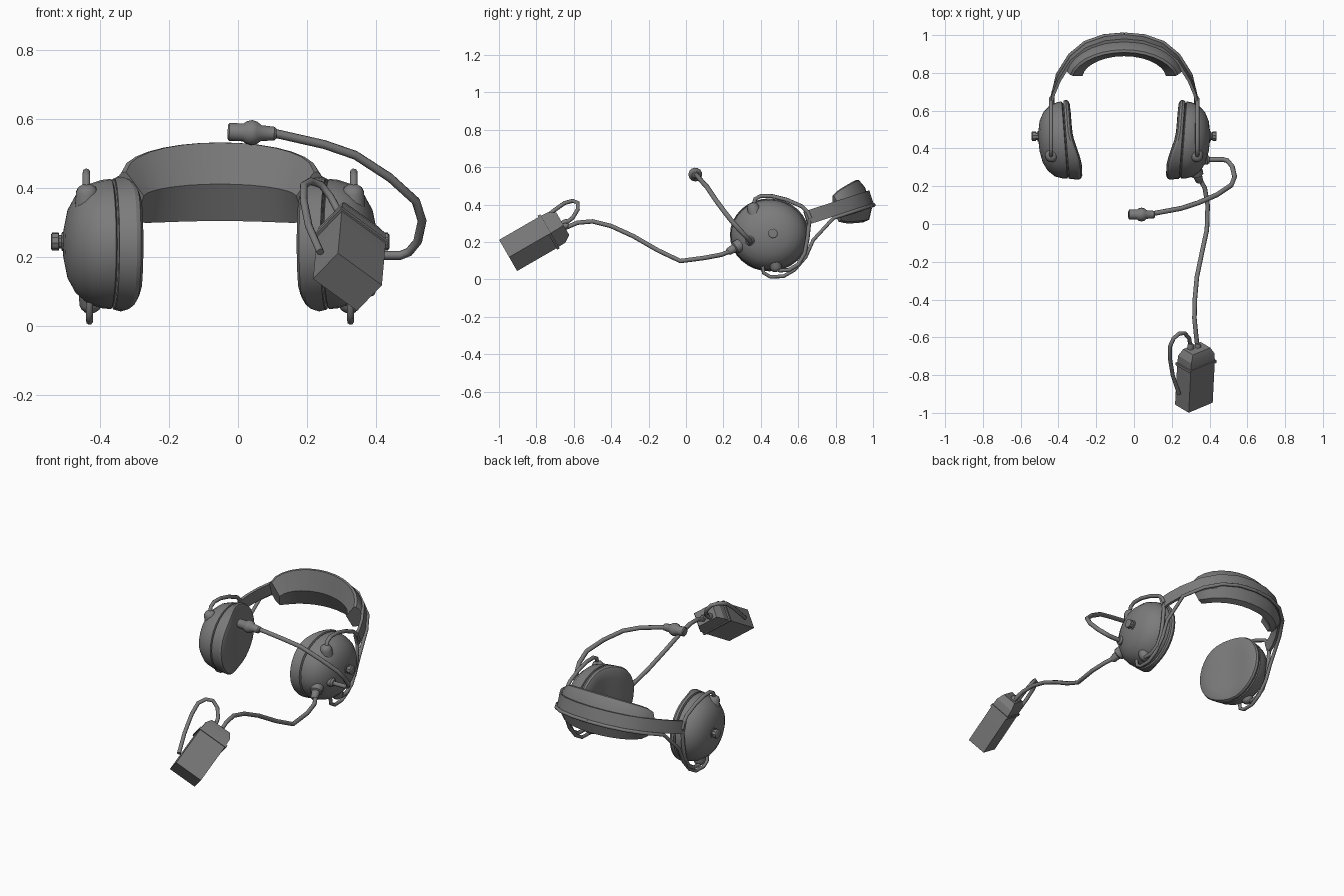
import bpy, bmesh, math
from mathutils import Vector

cube = bpy.data.objects.get("Cube")
if cube:
    bpy.data.objects.remove(cube)

grey = bpy.data.materials.new("dark_grey")
grey.use_nodes = True
grey.diffuse_color = (0.2, 0.2, 0.2, 1)
grey.node_tree.nodes["Principled BSDF"].inputs["Base Color"].default_value = (0.2, 0.2, 0.2, 1)

MID = -0.052          # x of the headset's own mirror plane


def finish(name, bm, angle=35):
    bmesh.ops.remove_doubles(bm, verts=bm.verts, dist=1e-5)
    bmesh.ops.recalc_face_normals(bm, faces=bm.faces)
    mesh = bpy.data.meshes.new(name)
    bm.to_mesh(mesh)
    bm.free()
    mesh.materials.append(grey)
    ob = bpy.data.objects.new(name, mesh)
    bpy.context.collection.objects.link(ob)
    bpy.ops.object.select_all(action="DESELECT")
    ob.select_set(True)
    bpy.context.view_layer.objects.active = ob
    bpy.ops.object.shade_smooth_by_angle(angle=math.radians(angle))
    return ob


def loft(bm, rings):
    """Skin a list of closed point rings and cap both ends."""
    rows = [[bm.verts.new(p) for p in ring] for ring in rings]
    n = len(rows[0])
    for a, b in zip(rows, rows[1:]):
        for i in range(n):
            bm.faces.new((a[i], a[(i + 1) % n], b[(i + 1) % n], b[i]))
    bm.faces.new(rows[0])
    bm.faces.new(rows[-1])


def lathe(name, origin, axis, profile, sides=12):
    """Turn (distance, radius) pairs about an axis."""
    axis = Vector(axis).normalized()
    side = axis.orthogonal().normalized()
    up = axis.cross(side)
    turns = [2 * math.pi * i / sides for i in range(sides)]
    bm = bmesh.new()
    loft(bm, [[Vector(origin) + axis * u + (side * math.cos(t) + up * math.sin(t)) * r
               for t in turns] for u, r in profile])
    return finish(name, bm)


def tube(name, points, radius=0.011, sides=8):
    """Round wire following a list of points."""
    pts = [Vector(p) for p in points]
    bm = bmesh.new()
    rings, side = [], None
    for i, p in enumerate(pts):
        t = (pts[min(i + 1, len(pts) - 1)] - pts[max(i - 1, 0)]).normalized()
        side = t.orthogonal() if side is None else side - t * side.dot(t)
        side.normalize()
        up = t.cross(side)
        rings.append([p + (side * math.cos(a) + up * math.sin(a)) * radius
                      for a in (2 * math.pi * k / sides for k in range(sides))])
    loft(bm, rings)
    return finish(name, bm, 50)


def ear(s, d, y, z):
    """Point at distance d from the mirror plane on side s."""
    return Vector((MID + s * d, y, z))


# Headband frame: e runs back and up along the arch, w across its width
def arch(d, e, w):
    return Vector((MID + d, 0.65 + 0.951 * e - 0.309 * w, 0.33 + 0.309 * e + 0.951 * w))


ARCH = [(0.388, -0.01), (0.375, 0.05), (0.345, 0.125), (0.28, 0.235),
        (0.2, 0.305), (0.1, 0.342), (0, 0.352)]
ARCH_FULL = ARCH + [(-d, e) for d, e in ARCH[-2::-1]]


def arch_normal(path, i):
    a, b = path[max(i - 1, 0)], path[min(i + 1, len(path) - 1)]
    n = Vector((a[1] - b[1], b[0] - a[0])).normalized()
    return n if n.dot(Vector(path[i])) > 0 else -n


def band(name, path, section):
    """Sweep a section of (outward, width) pairs along an arch path."""
    bm = bmesh.new()
    rings = []
    for i, (d, e) in enumerate(path):
        n = arch_normal(path, i)
        rings.append([arch(d + n.x * o, e + n.y * o, w) for o, w in section(i / (len(path) - 1))])
    loft(bm, rings)
    return finish(name, bm, 30)


band("headband_strap", ARCH_FULL,
     lambda f: [(0.007, -0.037), (0.007, 0.037), (-0.009, 0.037), (-0.009, -0.037)])


# Padded V-shaped cushion inside the band, narrower at its ends
def pad_section(f):
    k = 0.62 + 0.38 * math.sin(math.pi * f) ** 0.6
    return [(0.022, -0.06 * k), (0.022, 0.06 * k), (0.002, 0.108 * k), (-0.012, 0.112 * k),
            (-0.068, 0.004), (-0.045, -0.116 * k), (-0.01, -0.112 * k)]


pad_path = [(0.287 * math.cos(t), 0.14 + 0.18 * math.sin(t))
            for t in (math.pi * (0.05 + 0.9 * i / 14) for i in range(15))]
band("headband_cushion", pad_path, pad_section)

CUP_PROFILE = [(0.142, 0.001), (0.14, 0.05), (0.128, 0.11), (0.105, 0.155), (0.07, 0.188),
               (0.03, 0.202), (0.004, 0.205), (0.0, 0.194), (-0.004, 0.207)]
CUSHION_PROFILE = [(-0.004, 0.194), (-0.006, 0.207), (-0.018, 0.212), (-0.03, 0.207),
                   (-0.038, 0.19), (-0.04, 0.14), (-0.04, 0.09), (-0.04, 0.04), (-0.04, 0.001)]

for s, label in ((1, "left"), (-1, "right")):
    axis = Vector((s * 0.997, -0.075, 0))
    center = ear(s, 0.312, 0.445, 0.238)

    # Ear cup shell and its ear cushion, which grows thicker to the front
    for part, profile in (("ear_cup", CUP_PROFILE), ("ear_cushion", CUSHION_PROFILE)):
        ob = lathe(label + "_" + part, center, axis, profile, 32)
        for v in ob.data.vertices:
            v.co.z = center.z + (v.co.z - center.z) * 0.92
            if part == "ear_cushion" and (v.co - center).dot(axis) < -0.015:
                f = min(max((0.5 - v.co.y) / 0.2, 0), 1)
                v.co.x -= s * 0.038 * f * f * (3 - 2 * f)

    # Side knob with collar
    lathe(label + "_knob", ear(s, 0.44, 0.465, 0.245), (s, 0, 0),
          [(0, 0.028), (0.018, 0.028), (0.019, 0.02), (0.026, 0.02), (0.027, 0.026),
           (0.046, 0.026), (0.05, 0.02)], 10)

    # Bosses that hold the yoke wires
    dome = [(-0.035, 0.036), (0.008, 0.033), (0.022, 0.026), (0.03, 0.014)]
    lathe(label + "_upper_boss", ear(s, 0.385, 0.36, 0.38), (0, -0.25, 1), dome)
    lathe(label + "_lower_boss", ear(s, 0.375, 0.48, 0.07), (0, 0.2, -1), dome)

    # Yoke wires from the bosses to the band
    upper = [(0.36, 0.39), (0.37, 0.43), (0.40, 0.446), (0.46, 0.445), (0.54, 0.425),
             (0.62, 0.39), (0.65, 0.36), (0.665, 0.325)]
    lower = [(0.48, 0.06), (0.5, 0.048), (0.55, 0.05), (0.6, 0.08), (0.635, 0.14),
             (0.65, 0.22), (0.66, 0.32)]
    tube(label + "_upper_yoke", [ear(s, 0.387, *p) for p in upper])
    tube(label + "_lower_yoke", [ear(s, 0.385, *p) for p in lower])

    # Linking cable that dips under the cup and follows the band to the middle
    dip = [(0.41, 0.07), (0.415, 0.035), (0.45, 0.014), (0.52, 0.016), (0.58, 0.05),
           (0.64, 0.12), (0.68, 0.21)]
    link = [ear(s, 0.378, *p) for p in dip]
    link += [arch(s * (d + 0.008), e + 0.006, -0.045) for d, e in ARCH[2:-1]]
    link.append(arch(0, ARCH[-1][1] + 0.006, -0.045))
    tube(label + "_link_cable", link, 0.01)

# Microphone boom and microphone
lathe("boom_socket", (0.33, 0.34, 0.207), (1, 0, 0), [(0, 0.026), (0.06, 0.026), (0.07, 0.018)])
tube("microphone_boom", [(0.36, 0.34, 0.205), (0.47, 0.342, 0.205), (0.495, 0.335, 0.215),
                         (0.52, 0.305, 0.245), (0.533, 0.25, 0.305), (0.515, 0.205, 0.362),
                         (0.44, 0.155, 0.43), (0.34, 0.112, 0.495), (0.25, 0.083, 0.526),
                         (0.10, 0.055, 0.56)], 0.013)
lathe("microphone", (-0.03, 0.05, 0.563), (1, 0, -0.04),
      [(0, 0.02), (0.005, 0.026), (0.045, 0.026), (0.055, 0.033), (0.07, 0.037), (0.085, 0.033),
       (0.097, 0.023), (0.135, 0.02), (0.142, 0.014)], 14)

# Long cable from the left cup to the control box
lathe("cable_plug", (0.325, 0.29, 0.185), (0.03, -0.085, -0.05),
      [(0, 0.036), (0.035, 0.034), (0.04, 0.024), (0.075, 0.02), (0.085, 0.012)])
tube("long_cable", [(0.35, 0.235, 0.15), (0.375, 0.19, 0.132), (0.39, 0.1, 0.115),
                    (0.386, -0.03, 0.098), (0.36, -0.15, 0.155), (0.333, -0.28, 0.23),
                    (0.322, -0.4, 0.285), (0.32, -0.5, 0.31), (0.328, -0.58, 0.303),
                    (0.338, -0.67, 0.265)], 0.012)

# Control box: tilted, rolled, with a rim and a tapered top
BOX_AXIS = Vector((0.045, 0.866, 0.5)).normalized()
right = Vector((1, 0, 0))
lift = Vector((0, -0.5, 0.866))
roll = math.radians(50)
short = (right * math.cos(roll) + lift * math.sin(roll)) * 0.056
long = (right * math.sin(roll) - lift * math.cos(roll)) * 0.083
BOX_END = Vector((0.317, -0.951, 0.128))


def box(name, rings):
    bm = bmesh.new()
    loft(bm, [[BOX_END + BOX_AXIS * t + (short * a + long * b) * k
               for a, b in ((-1, -1), (1, -1), (1, 1), (-1, 1))] for t, k in rings])
    return finish(name, bm, 20)


box("control_box", [(0, 1), (0.25, 1), (0.3, 0.97), (0.338, 0.72)])
box("control_box_rim", [(0.243, 1.09), (0.258, 1.09)])

for x, y, z, name in ((0.338, -0.68, 0.265, "cable_relief"), (0.3, -0.68, 0.285, "loop_relief")):
    lathe(name, (x, y, z), (0, 0.866, 0.5), [(0, 0.018), (0.045, 0.016), (0.055, 0.011)], 10)

# Short wire loop back onto the box side
loop = [(0.3, -0.65, 0.295), (0.292, -0.605, 0.33), (0.268, -0.578, 0.375), (0.24, -0.58, 0.41),
        (0.21, -0.605, 0.42), (0.19, -0.65, 0.408), (0.19, -0.71, 0.365), (0.205, -0.8, 0.29),
        (0.238, -0.9, 0.215)]
tube("box_wire_loop", loop, 0.011)
